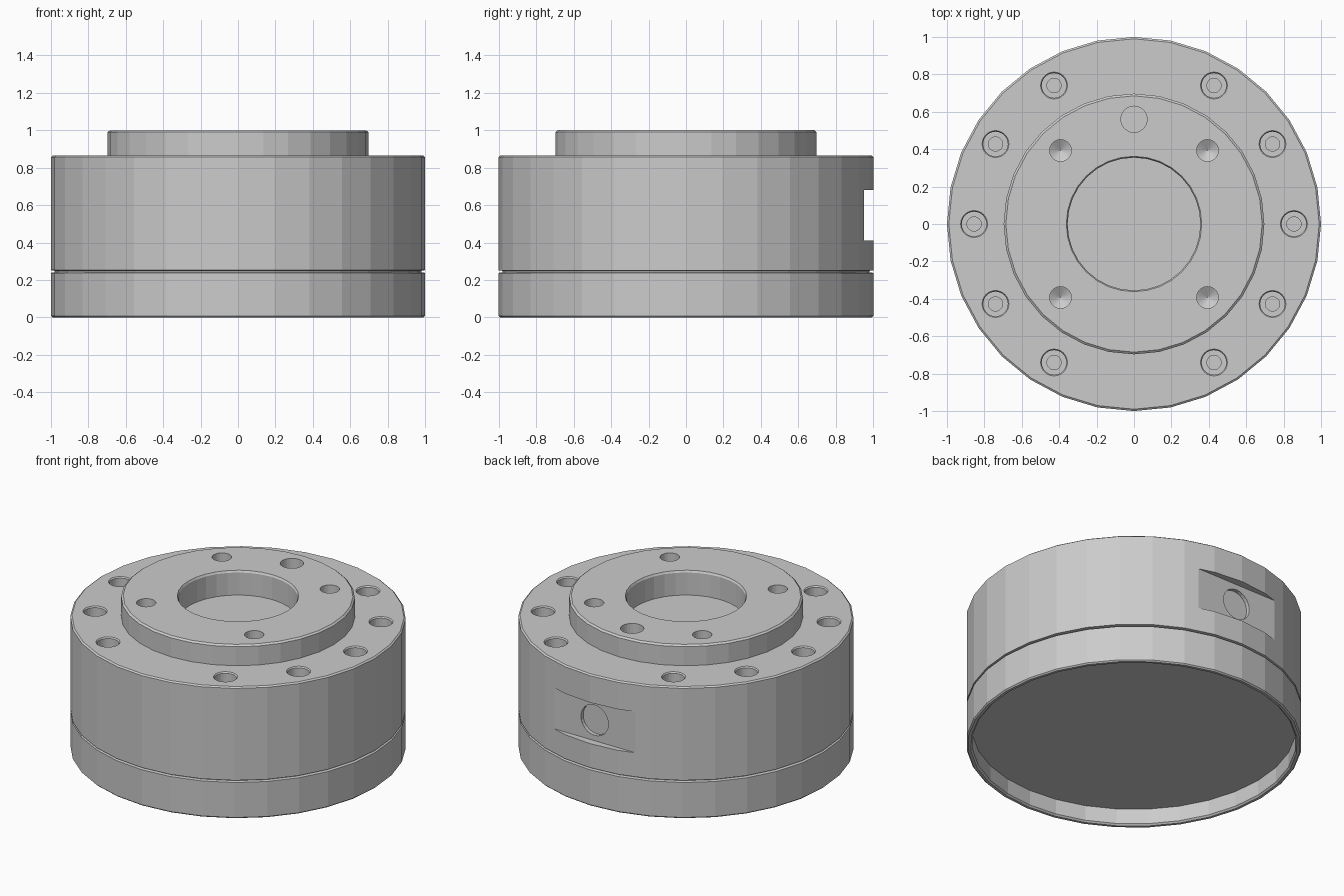
import bpy, bmesh
from math import cos, sin, pi, radians
from mathutils import Matrix

if "Cube" in bpy.data.objects:
    bpy.data.objects.remove(bpy.data.objects["Cube"])


def lathe(bm, profile, sides, matrix=Matrix()):
    """Spin an (r, z) profile about z; r = 0 ends close on the axis."""
    rings = []
    for r, z in profile:
        if r == 0:
            rings.append([bm.verts.new(matrix @ Matrix.Translation((0, 0, z)).translation)] * sides)
        else:
            rings.append([bm.verts.new(matrix @ Matrix.Translation(
                (r * cos(2 * pi * i / sides), r * sin(2 * pi * i / sides), z)).translation)
                for i in range(sides)])
    for a, b in zip(rings, rings[1:]):
        for i in range(sides):
            j = (i + 1) % sides
            loop = list(dict.fromkeys((a[i], a[j], b[j], b[i])))
            if len(loop) > 2:
                bm.faces.new(loop)


def finish(bm, name):
    bmesh.ops.recalc_face_normals(bm, faces=bm.faces[:])
    mesh = bpy.data.meshes.new(name)
    bm.to_mesh(mesh)
    bm.free()
    obj = bpy.data.objects.new(name, mesh)
    bpy.context.collection.objects.link(obj)
    return obj


def cut(target, cutter):
    mod = target.modifiers.new(cutter.name, 'BOOLEAN')
    mod.operation = 'DIFFERENCE'
    mod.solver = 'EXACT'
    mod.object = cutter
    bpy.context.view_layer.objects.active = target
    bpy.ops.object.modifier_apply(modifier=mod.name)
    bpy.data.objects.remove(cutter)


SIDES = 32
TOP, STEP, SEAM = 1.0, 0.865, 0.245

# Main housing with raised boss and shallow centre bore
bm = bmesh.new()
lathe(bm, [(0, 0.84), (0.355, 0.84), (0.355, 0.988), (0.362, TOP), (0.685, TOP),
           (0.697, 0.99), (0.697, STEP), (0.99, STEP), (1, 0.857),
           (1, SEAM + 0.007), (0.98, SEAM + 0.004), (0.98, SEAM), (0, SEAM)], SIDES)
housing = finish(bm, "housing")

# Base ring with recessed underside
bm = bmesh.new()
lathe(bm, [(0, SEAM), (0.98, SEAM), (0.98, SEAM - 0.004), (1, SEAM - 0.007), (1, 0.008),
           (0.992, 0), (0.975, 0), (0.965, 0.01), (0.965, 0.11), (0, 0.11)], SIDES)
finish(bm, "base_ring")

# Hole cutters
bm = bmesh.new()
for deg in (0, 30, 60, 120, 150, 180, 210, 240, 300, 330):      # counterbored rim holes
    a = radians(deg)
    lathe(bm, [(0, -0.4), (0.038, -0.4), (0.038, -0.09), (0.066, -0.09), (0.066, -0.008),
               (0.072, 0), (0.072, 0.05), (0, 0.05)], 24,
          Matrix.Translation((0.855 * cos(a), 0.855 * sin(a), STEP)))
for x in (-0.393, 0.393):                                       # drilled boss holes
    for y in (-0.393, 0.393):
        lathe(bm, [(0, -0.28), (0.058, -0.245), (0.058, 0.05), (0, 0.05)], 24,
              Matrix.Translation((x, y, TOP)))
lathe(bm, [(0, -0.1), (0.07, -0.1), (0.07, 0.05), (0, 0.05)], 24,  # dowel hole
      Matrix.Translation((0, 0.56, TOP)))
lathe(bm, [(0, 0.925), (0.1, 0.925), (0.1, 1.1), (0, 1.1)], 24,    # side port
      Matrix.Translation((0, 0, 0.545)) @ Matrix.Rotation(-pi / 2, 4, 'X'))
cut(housing, finish(bm, "hole_cutter"))

# Flat milled into the back of the housing
bm = bmesh.new()
bmesh.ops.create_cube(bm, size=1, matrix=Matrix.Translation((0, 1.1, 0.545))
                      @ Matrix.Diagonal((1, 0.3, 0.27, 1)))
cut(housing, finish(bm, "flat_cutter"))
